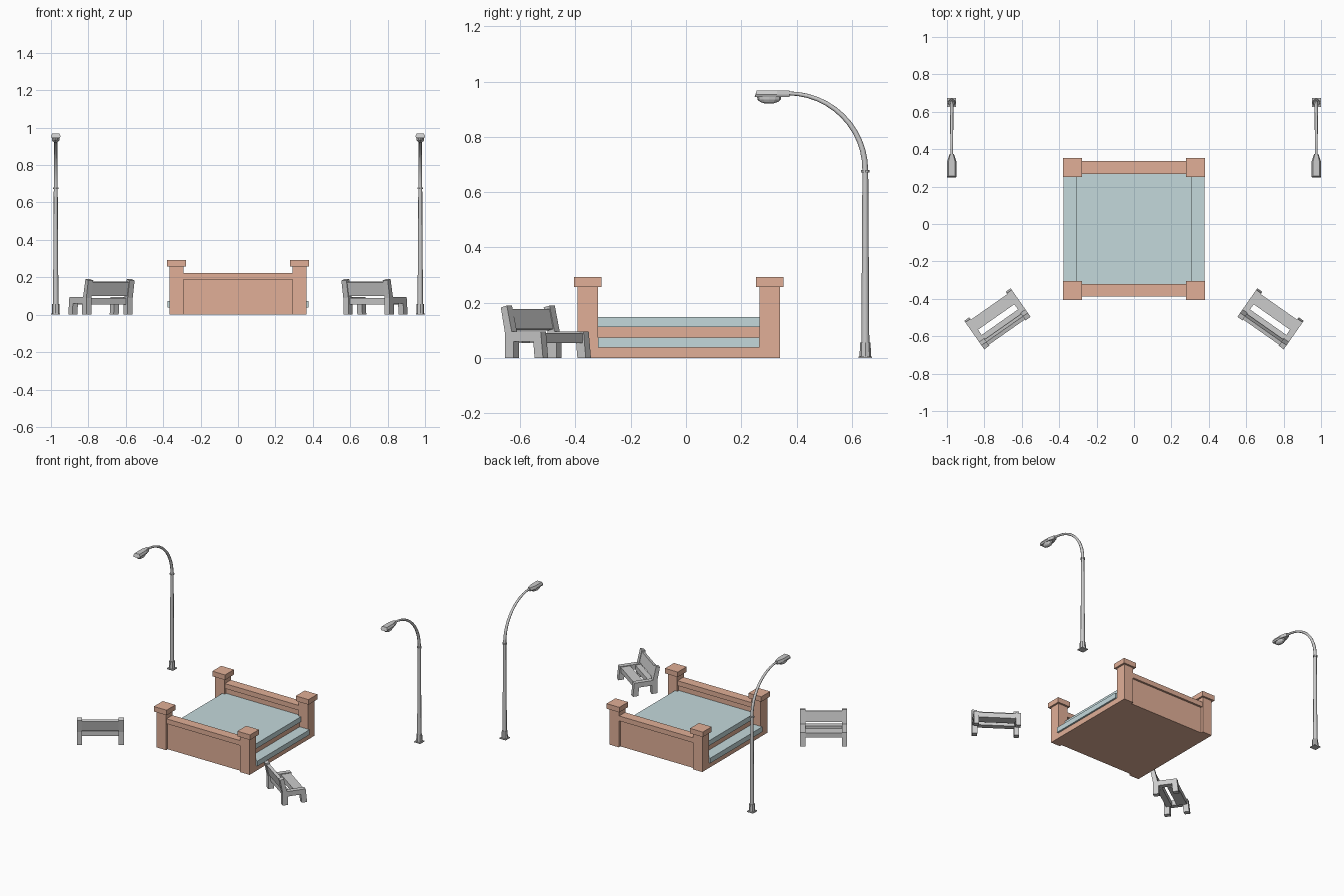
import bpy, bmesh
from math import sin, cos, pi, radians
from mathutils import Matrix, Vector

if "Cube" in bpy.data.objects:
    bpy.data.objects.remove(bpy.data.objects["Cube"])


def material(name, rgb):
    m = bpy.data.materials.new(name)
    m.diffuse_color = (*rgb, 1)
    m.use_nodes = True
    m.node_tree.nodes["Principled BSDF"].inputs["Base Color"].default_value = m.diffuse_color
    return m


CLAY = material("clay", (0.75, 0.43, 0.31))
WATER = material("water", (0.55, 0.69, 0.71))


def loft(name, rings, mat=None, matrix=None, smooth=False):
    """Skin a list of equal-length point rings and cap both ends."""
    bm = bmesh.new()
    vs = [[bm.verts.new(p) for p in ring] for ring in rings]
    n = len(rings[0])
    for a, b in zip(vs, vs[1:]):
        for i in range(n):
            j = (i + 1) % n
            bm.faces.new((a[i], a[j], b[j], b[i]))
    bm.faces.new(vs[0][::-1])
    bm.faces.new(vs[-1])
    bmesh.ops.recalc_face_normals(bm, faces=bm.faces)
    me = bpy.data.meshes.new(name)
    bm.to_mesh(me)
    bm.free()
    ob = bpy.data.objects.new(name, me)
    bpy.context.collection.objects.link(ob)
    if mat:
        me.materials.append(mat)
    if matrix:
        ob.matrix_world = matrix
    if smooth:
        bpy.ops.object.select_all(action='DESELECT')
        ob.select_set(True)
        bpy.context.view_layer.objects.active = ob
        bpy.ops.object.shade_smooth_by_angle(angle=radians(50))
    return ob


def box(name, x, y, z, mat=None, matrix=None):
    rings = [[(x[0], y[0], h), (x[1], y[0], h), (x[1], y[1], h), (x[0], y[1], h)] for h in z]
    return loft(name, rings, mat, matrix)


def disc(cx, cy, z, rx, ry, n):
    return [(cx + rx * cos(2 * pi * i / n), cy + ry * sin(2 * pi * i / n), z) for i in range(n)]


# Fountain: stepped basin
CY = -0.0265
y_in, y_out = 0.292, 0.366
inner = (CY - y_in, CY + y_in)
box("basin_base", (-0.366, 0.366), (CY - 0.345, CY + 0.345), (0, 0.038), CLAY)
box("lower_water", (-0.378, 0.378), inner, (0.038, 0.074), WATER)
box("basin_step", (-0.30, 0.30), (CY - 0.31, CY + 0.31), (0.074, 0.112), CLAY)
box("upper_water", (-0.31, 0.31), inner, (0.112, 0.148), WATER)
box("upper_water_middle", (-0.29, 0.29), (CY - 0.315, CY + 0.315), (0.113, 0.148), WATER)

# Fountain: walls, corner pillars and caps
for s in (-1, 1):
    def span(a, b):
        return tuple(sorted((CY + s * a, CY + s * b)))
    box("wall_panel", (-0.30, 0.30), span(0.308, 0.348), (0, 0.19), CLAY)
    box("wall_rail", (-0.30, 0.30), span(0.295, 0.362), (0.187, 0.222), CLAY)
    for t in (-1, 1):
        cx, cy = t * 0.329, CY + s * 0.329
        box("pillar", (cx - .037, cx + .037), (cy - .037, cy + .037), (0, 0.258), CLAY)
        box("pillar_cap", (cx - .05, cx + .05), (cy - .05, cy + .05), (0.257, 0.293), CLAY)


def lamp(x):
    py = 0.649
    box("lamp_foot", (x - .024, x + .024), (py - .024, py + .024), (0, 0.006))
    loft("lamp_base", [disc(x, py, 0, .021, .021, 8), disc(x, py, .056, .019, .019, 8)])
    # pole and quarter-arc arm swept as one tube
    path = [((py, 0.05), 0.0, 0.0145), ((py, 0.675), 0.0, 0.0105)]
    for i in range(1, 13):
        a = pi / 2 * i / 12
        path.append(((py - 0.28 + 0.28 * cos(a), 0.68 + 0.278 * sin(a)), a, 0.0105 - 0.0035 * i / 12))
    rings = []
    for (y, z), a, r in path:
        rings.append([(x + r * cos(k * pi / 4), y + r * sin(k * pi / 4) * cos(a),
                       z + r * sin(k * pi / 4) * sin(a)) for k in range(8)])
    loft("lamp_pole", rings, smooth=True)
    loft("lamp_collar", [disc(x, py, z, .0155, .0155, 10) for z in (0.671, 0.68)])
    # lamp head, narrowing to the arm
    rings = []
    for yb, yt, w in ((.248, .256, .026), (.33, .33, .026), (.375, .375, .011)):
        rings.append([(x - w * .85, yb, .944), (x + w * .85, yb, .944), (x + w, (yb + yt) / 2, .954),
                      (x + w * .7, yt, .969), (x - w * .7, yt, .969), (x - w, (yb + yt) / 2, .954)])
    loft("lamp_head", rings)
    loft("lamp_lens", [disc(x, .301, z, .021 * f, .044 * f, 12)
                       for z, f in ((.946, 1), (.935, .96), (.927, .75), (.922, .4))])


def bench(s):
    m = Matrix.Translation((s * 0.73, -0.507, 0)) @ Matrix.Rotation(radians(-s * 35), 4, 'Z')
    # end frames: legs, arm and leaning back post
    prof = [(-.075, 0), (-.075, .09), (-.093, .183), (-.067, .19), (-.045, .095), (.083, .095),
            (.093, 0), (.056, 0), (.05, .06), (-.037, .06), (-.037, 0)]
    for x in (-0.1515, 0.1185):
        loft("bench_end", [[(x + d, y, z) for y, z in prof] for d in (0, .033)], matrix=m)
    # seat slats and leaning backrest
    box("seat_front", (-.12, .12), (.012, .078), (.055, .09), matrix=m)
    box("seat_rear", (-.12, .12), (-.06, -.022), (.055, .09), matrix=m)
    back = [(-.071, .1), (-.087, .173), (-.067, .178), (-.051, .105)]
    loft("backrest", [[(x, y, z) for y, z in back] for x in (-.12, .12)], matrix=m)


for side in (-1, 1):
    lamp(side * 0.9745)
    bench(side)
